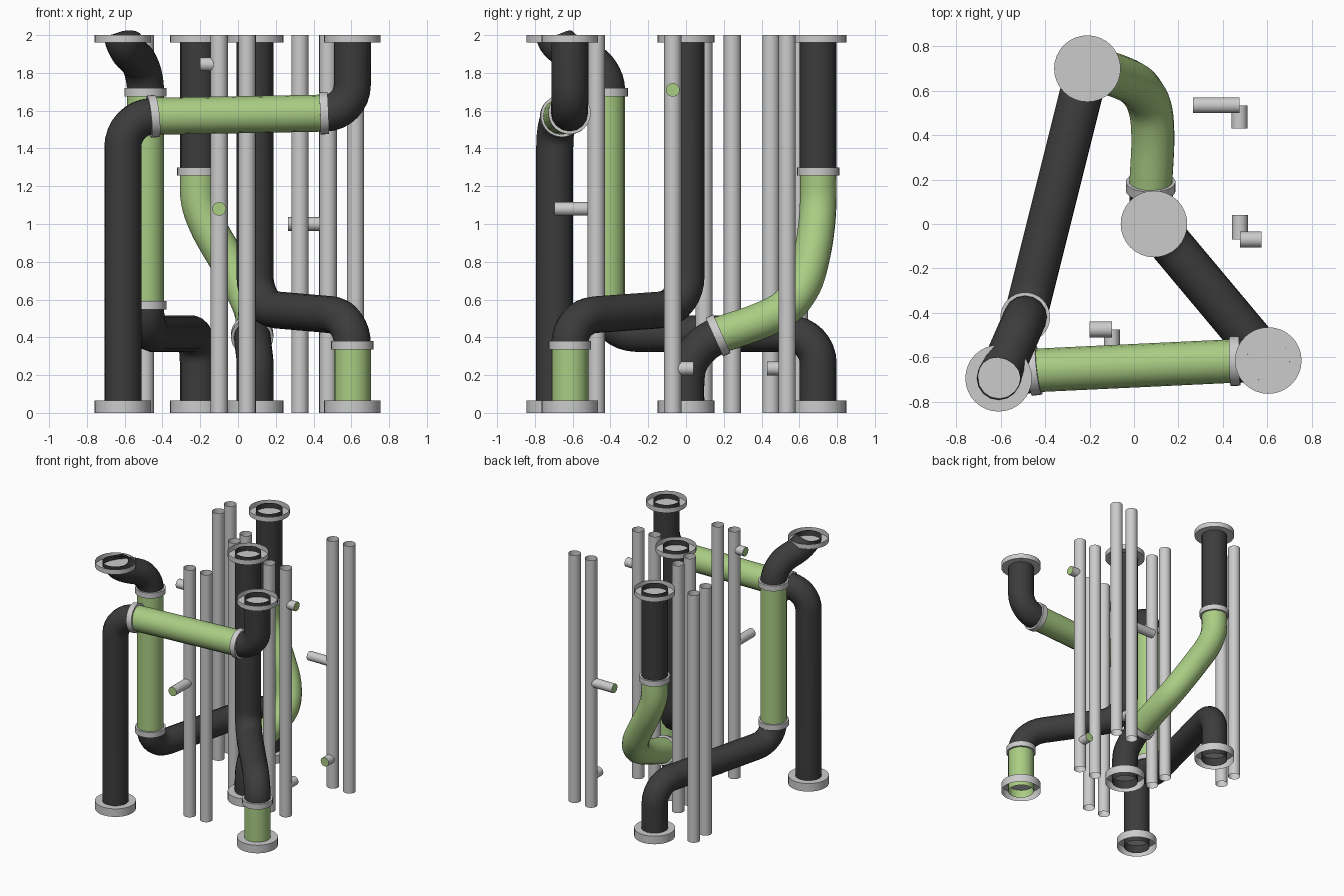
import bpy, bmesh, math
from mathutils import Vector as V

if "Cube" in bpy.data.objects:
    bpy.data.objects.remove(bpy.data.objects["Cube"])


def material(name, rgb):
    m = bpy.data.materials.new(name)
    m.diffuse_color = (*rgb, 1)
    m.use_nodes = True
    m.node_tree.nodes["Principled BSDF"].inputs["Base Color"].default_value = m.diffuse_color
    return m


GREEN = material("green_paint", (0.40, 0.61, 0.23))
DARK = material("dark_iron", (0.045, 0.045, 0.045))


def activate(ob):
    bpy.ops.object.select_all(action='DESELECT')
    ob.select_set(True)
    bpy.context.view_layer.objects.active = ob


def cylinder(name, a, b, r, cap_a=False, cap_b=False, cap_mat=None, sides=24):
    """Cylinder from a to b, each end open or capped."""
    a, b = V(a), V(b)
    q = (b - a).to_track_quat('Z', 'Y')
    bm = bmesh.new()
    rings = []
    for p in (a, b):
        rings.append([bm.verts.new(p + q @ V((r * math.cos(t), r * math.sin(t), 0)))
                      for t in (2 * math.pi * i / sides for i in range(sides))])
    lo, hi = rings
    for i in range(sides):
        j = (i + 1) % sides
        bm.faces.new((lo[i], lo[j], hi[j], hi[i]))
    if cap_a:
        bm.faces.new(lo[::-1])
    if cap_b:
        f = bm.faces.new(hi)
        if cap_mat:
            f.material_index = 1
    me = bpy.data.meshes.new(name)
    bm.to_mesh(me)
    bm.free()
    ob = bpy.data.objects.new(name, me)
    bpy.context.collection.objects.link(ob)
    if cap_mat:
        me.materials.append(None)
        me.materials.append(cap_mat)
    activate(ob)
    bpy.ops.object.shade_smooth_by_angle(angle=math.radians(40))
    return ob


def fillet(pts, d, steps=8):
    """Round every inner corner of a polyline over tangent length d."""
    pts = [V(p) for p in pts]
    out = [pts[0]]
    for p, c, n in zip(pts, pts[1:], pts[2:]):
        s = c + (p - c).normalized() * min(d, (p - c).length * 0.95)
        e = c + (n - c).normalized() * min(d, (n - c).length * 0.95)
        h1, h2 = s.lerp(c, 0.55), e.lerp(c, 0.55)
        for i in range(steps + 1):
            t = i / steps
            u = 1 - t
            out.append(u**3 * s + 3 * u * u * t * h1 + 3 * u * t * t * h2 + t**3 * e)
    return out + [pts[-1]]


def pipe(name, pts, mat, d=0.0, r=0.098):
    """Open tube swept along a path."""
    path = fillet(pts, d) if d else [V(p) for p in pts]
    cu = bpy.data.curves.new(name, 'CURVE')
    cu.dimensions = '3D'
    cu.bevel_depth = r
    cu.bevel_resolution = 6
    sp = cu.splines.new('POLY')
    sp.points.add(len(path) - 1)
    for pt, co in zip(sp.points, path):
        pt.co = (*co, 1)
    cu.materials.append(mat)
    ob = bpy.data.objects.new(name, cu)
    bpy.context.collection.objects.link(ob)
    activate(ob)
    bpy.ops.object.convert(target='MESH')
    bpy.ops.object.shade_smooth_by_angle(angle=math.radians(40))


def smooth_path(pts, steps=5):
    """Catmull-Rom curve through the points."""
    p = [V(q) for q in pts]
    p = [2 * p[0] - p[1]] + p + [2 * p[-1] - p[-2]]
    out = []
    for a, b, c, d in zip(p, p[1:], p[2:], p[3:]):
        for i in range(steps):
            t = i / steps
            out.append(0.5 * (2 * b + (c - a) * t + (2 * a - 5 * b + 4 * c - d) * t * t
                              + (3 * b - a - 3 * c + d) * t**3))
    return out + [p[-2]]


def collar(name, pos, axis=(0, 0, 1)):
    h = V(axis).normalized() * 0.022
    cylinder(name, V(pos) - h, V(pos) + h, 0.112, True, True, sides=32)


# end flanges, open on the outer side
SPOTS = [(-0.61, -0.695), (-0.21, 0.70), (0.09, 0.0), (0.605, -0.615)]
for i, (x, y) in enumerate(SPOTS):
    cylinder(f"bottom_flange_{i}", (x, y, 0.065), (x, y, 0), 0.15, cap_a=True, sides=32)
    cylinder(f"top_flange_{i}", (x, y, 1.96), (x, y, 2), 0.15, cap_a=True, sides=32)

# front pipe: up, across the front, up again
L, R = (-0.45, -0.66, 1.57), (0.455, -0.617, 1.587)
pipe("front_riser", [(-0.61, -0.695, 0), (-0.61, -0.695, 1.565), L], DARK, 0.16)
pipe("front_crossbar", [L, R], GREEN)
pipe("front_outlet", [R, (0.605, -0.615, 1.59), (0.605, -0.615, 2)], DARK, 0.145)
collar("front_collar_left", L, (1, 0.12, 0.1))
collar("front_collar_right", R, (1, 0.02, 0.04))

# left pipe: offset bend, drop, run to the back
pipe("left_offset", [(-0.61, -0.695, 2), (-0.61, -0.695, 1.94), (-0.49, -0.42, 1.83),
                     (-0.49, -0.42, 1.7)], DARK, 0.13)
pipe("left_drop", [(-0.49, -0.42, 1.7), (-0.49, -0.42, 0.57)], GREEN)
pipe("left_run", [(-0.49, -0.42, 0.57), (-0.49, -0.42, 0.42), (-0.21, 0.70, 0.42),
                  (-0.21, 0.70, 0)], DARK, 0.16)
collar("left_collar_top", (-0.49, -0.42, 1.697))
collar("left_collar_bottom", (-0.49, -0.42, 0.57))

# back pipe: drop, sweeping bend, elbow to the centre
E = (0.075, 0.17, 0.41)
pipe("back_drop", [(-0.21, 0.70, 2), (-0.21, 0.70, 1.28)], DARK)
pipe("back_sweep", smooth_path([(-0.21, 0.70, 1.28), (-0.205, 0.70, 1.12), (-0.155, 0.69, 0.98),
                                (-0.07, 0.665, 0.83), (0.015, 0.62, 0.68), (0.07, 0.53, 0.56),
                                (0.085, 0.39, 0.485), E]), GREEN)
pipe("centre_elbow", smooth_path([E, (0.08, 0.09, 0.36), (0.09, 0.02, 0.27),
                                  (0.09, 0, 0.17), (0.09, 0, 0)]), DARK)
collar("back_collar_top", (-0.21, 0.70, 1.278))
collar("back_collar_bottom", E, (0, -0.2, -0.09))

# centre pipe: drop and diagonal run to the front right
pipe("centre_drop", [(0.09, 0, 2), (0.09, 0, 0.555), (0.605, -0.615, 0.51),
                     (0.605, -0.615, 0.36)], DARK, 0.17)
pipe("right_foot", [(0.605, -0.615, 0.36), (0.605, -0.615, 0)], GREEN)
collar("right_collar", (0.605, -0.615, 0.358))

# thin conduits in pairs
THIN = [(-0.49, 0.45), (-0.49, 0.60), (-0.10, 0.095), (-0.10, 0.245), (-0.10, -0.475),
        (0.048, -0.475), (0.328, -0.07), (0.477, -0.07), (0.475, 0.535), (0.622, 0.535)]
for i, (x, y) in enumerate(THIN):
    cylinder(f"conduit_{i}", (x, y, 0), (x, y, 2), 0.046)

# short stubs on the conduits, green at the tip
STUBS = [(8, (-0.21, 0), 1.0), (8, (0, -0.105), 0.235), (7, (0, 0.11), 0.235),
         (7, (0.098, 0), 1.71), (4, (-0.10, 0), 1.845), (4, (0, -0.22), 1.08)]
for i, (k, (dx, dy), z) in enumerate(STUBS):
    x, y = THIN[k]
    cylinder(f"stub_{i}", (x, y, z), (x + dx, y + dy, z), 0.036, cap_b=True, cap_mat=GREEN)
